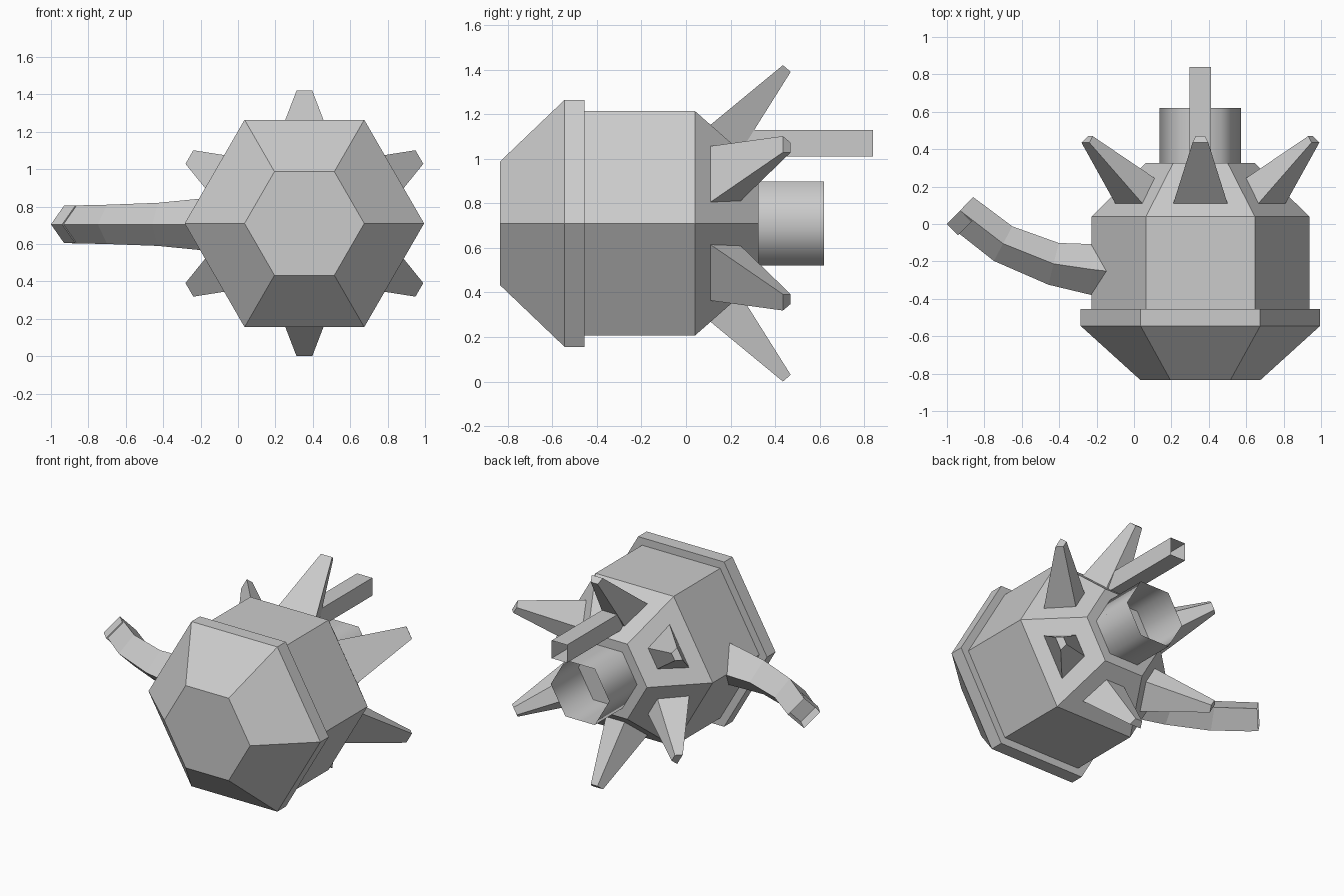
import bpy, bmesh
from math import radians, cos, sin
from mathutils import Vector

if "Cube" in bpy.data.objects:
    bpy.data.objects.remove(bpy.data.objects["Cube"])

CX, CZ = 0.355, 0.71  # main axis, running along y


def loft(name, rings, cap_start=True, cap_end=True, smooth=False, pit=None):
    """Skin a list of equal-length point rings."""
    bm = bmesh.new()
    vs = [[bm.verts.new(p) for p in r] for r in rings]
    n = len(rings[0])
    for a, b in zip(vs, vs[1:]):
        for i in range(n):
            j = (i + 1) % n
            bm.faces.new((a[i], a[j], b[j], b[i]))
    if cap_start:
        bm.faces.new(vs[0][::-1])
    if cap_end:
        end = bm.faces.new(vs[-1])
        if pit:  # inset hole in the end cap
            centre = end.calc_center_median()
            bmesh.ops.inset_individual(bm, faces=[end], thickness=pit[0])
            inner = bmesh.ops.extrude_discrete_faces(bm, faces=[end])['faces'][0]
            bmesh.ops.translate(bm, verts=inner.verts, vec=Vector(pit[1]))
    bmesh.ops.recalc_face_normals(bm, faces=bm.faces)
    for f in bm.faces:
        f.smooth = smooth
    me = bpy.data.meshes.new(name)
    bm.to_mesh(me)
    bm.free()
    ob = bpy.data.objects.new(name, me)
    bpy.context.collection.objects.link(ob)
    return ob


def hexagon(y, r):
    return [(CX + r * cos(radians(60 * i)), y, CZ + r * sin(radians(60 * i)))
            for i in range(6)]


# Hexagonal body with bevelled nose, collar and tapered back
profile = [(-0.835, 0.32), (-0.545, 0.64), (-0.455, 0.64), (-0.455, 0.582),
           (0.04, 0.582), (0.325, 0.292)]
loft("body", [hexagon(y, r) for y, r in profile])

# Open round outlet on the back
loft("outlet_tube", [hexagon(0.325, 0.218), hexagon(0.62, 0.218)],
     False, False, smooth=True)


# Open square bar above the outlet
def square(y):
    return [(CX + sx * 0.057, y, 1.07 + sz * 0.06)
            for sx, sz in ((-1, -1), (1, -1), (1, 1), (-1, 1))]


loft("square_bar", [square(0.13), square(0.84)], False, False)


# Six spikes, one on each tapered back facet
def spike_ring(ang, outer, inner):
    c, s = cos(ang), sin(ang)
    pts = []
    for (y, r, t), sides in ((outer, (-1, 1)), (inner, (1, -1))):
        for k in sides:
            pts.append((CX + r * c - k * t * s, y, CZ + r * s + k * t * c))
    return pts


for i in range(6):
    a = radians(30 + 60 * i)
    loft(f"spike_{i + 1}",
         [spike_ring(a, (0.11, 0.442, 0.145), (0.245, 0.322, 0.07)),
          spike_ring(a, (0.435, 0.71, 0.042), (0.47, 0.68, 0.025))],
         cap_start=False)

# Curved spout on the left: diamond section swept along a bent path
path = [(-0.12, -0.255, 0.0, 1.0, 0.145), (-0.225, -0.243, 0.07, 1.0, 0.135),
        (-0.43, -0.213, 0.24, 0.97, 0.115), (-0.70, -0.105, 0.47, 0.88, 0.105),
        (-0.93, 0.072, 0.70, 0.72, 0.1)]
rings = []
for x, y, nx, ny, h in path:
    rings.append([(x + nx * h, y + ny * h, 0.705), (x, y, 0.705 + h),
                  (x - nx * h, y - ny * h, 0.705), (x, y, 0.705 - h)])
loft("side_spout", rings, pit=(0.035, (0.06, -0.06, 0)))
